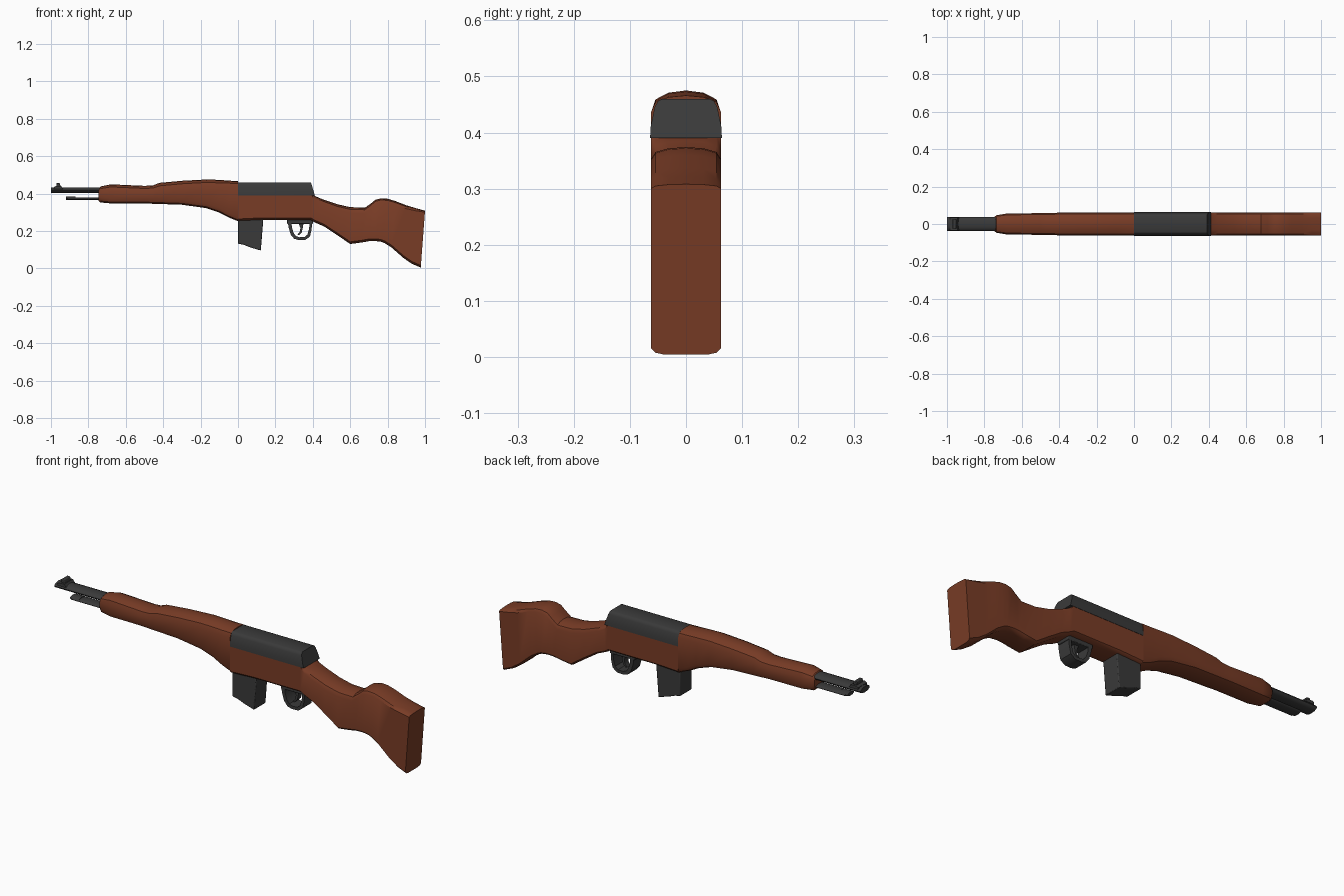
import bpy, bmesh, math

if "Cube" in bpy.data.objects:
    bpy.data.objects.remove(bpy.data.objects["Cube"])


def material(name, rgb):
    m = bpy.data.materials.new(name)
    m.diffuse_color = (*rgb, 1)
    m.use_nodes = True
    m.node_tree.nodes["Principled BSDF"].inputs["Base Color"].default_value = m.diffuse_color
    return m


WOOD = material("red_brown_wood", (0.19, 0.045, 0.019))
METAL = material("dark_metal", (0.042, 0.042, 0.042))


def finish(name, bm, mat, angle=35, bevel=0):
    bmesh.ops.recalc_face_normals(bm, faces=bm.faces)
    me = bpy.data.meshes.new(name)
    bm.to_mesh(me)
    bm.free()
    ob = bpy.data.objects.new(name, me)
    bpy.context.collection.objects.link(ob)
    me.materials.append(mat)
    if bevel:
        b = ob.modifiers.new("bevel", 'BEVEL')
        b.width, b.segments, b.limit_method = bevel, 2, 'ANGLE'
    bpy.ops.object.select_all(action='DESELECT')
    bpy.context.view_layer.objects.active = ob
    ob.select_set(True)
    bpy.ops.object.shade_smooth_by_angle(angle=math.radians(angle))
    return ob


def loft(name, rings, mat, angle=35):
    """Skin closed rings of points and cap both ends."""
    bm = bmesh.new()
    vr = [[bm.verts.new(p) for p in r] for r in rings]
    n = len(vr[0])
    for a, b in zip(vr, vr[1:]):
        for i in range(n):
            bm.faces.new((a[i], a[(i + 1) % n], b[(i + 1) % n], b[i]))
    bm.faces.new(vr[0])
    bm.faces.new(vr[-1])
    return finish(name, bm, mat, angle)


def plate(name, pts, w, mat, bevel=0):
    """Side profile (x, z) extruded to y = -w..w."""
    bm = bmesh.new()
    f = bm.faces.new([bm.verts.new((x, -w, z)) for x, z in pts])
    ext = bmesh.ops.extrude_face_region(bm, geom=[f])
    for v in ext["geom"]:
        if isinstance(v, bmesh.types.BMVert):
            v.co.y = w
    return finish(name, bm, mat, 35, bevel)


def tube(name, x0, x1, z, ry, rz, n=12):
    return loft(name, [[(x, ry * math.cos(2 * math.pi * i / n), z + rz * math.sin(2 * math.pi * i / n))
                        for i in range(n)] for x in (x0, x1)], METAL, 50)


def section(xt, xb, zt, zb, w, rt, rb):
    """Rounded stock section; rt / rb are top and bottom edge roundings."""
    half = [(0.5 * w, zt - 0.1 * rt), (0.87 * w, zt - 0.4 * rt), (w, zt - rt),
            (w, zb + rb), (0.87 * w, zb + 0.3 * rb), (0.6 * w, zb)]
    ring = [(0, zt)] + half + [(0, zb)] + [(-y, z) for y, z in reversed(half)]
    return [(xb + (xt - xb) * (z - zb) / (zt - zb), y, z) for y, z in ring]


# forend, from muzzle end to receiver
F = [(-.745, .425, .36, .04, .02), (-.735, .438, .352, .047, .03), (-.68, .449, .347, .056, .035),
     (-.5, .441, .347, .058, .035), (-.455, .443, .345, .059, .035), (-.42, .457, .344, .06, .04),
     (-.3, .468, .34, .062, .04), (-.17, .475, .322, .0625, .04), (-.1, .473, .298, .0625, .04),
     (-.05, .469, .272, .0625, .035), (0, .466, .252, .0625, .03)]
loft("forend", [section(x, x, t, b, w, r, .025) for x, t, b, w, r in F], WOOD)

# rear stock: receiver bed, grip and butt
S = [(0, 0, .4, .252, .004), (.13, .13, .398, .258, .004), (.39, .39, .398, .258, .004),
     (.415, .405, .385, .248, .02), (.45, .46, .37, .224, .025), (.53, .53, .343, .178, .03),
     (.6, .6, .327, .13, .03), (.68, .66, .325, .138, .03), (.715, .70, .35, .145, .025),
     (.735, .735, .367, .146, .022), (.765, .765, .374, .142, .022), (.8, .785, .372, .134, .022),
     (.84, .82, .36, .112, .02), (.9, .885, .337, .055, .018), (.95, .93, .322, .024, .014),
     (1, .977, .308, .004, .008)]
loft("stock", [section(xt, xb, t, b, .0625, r, .012) for xt, xb, t, b, r in S], WOOD)

# receiver cover with sloping rear
P = [(.064, .39), (.063, .41), (.056, .445), (.05, .456), (.042, .46)]
ring = P + [(-y, z) for y, z in reversed(P)]
loft("receiver_cover", [[(x + k * (.46 - z), y, z) for y, z in ring] for x, k in ((0, 0), (.39, .3))], METAL)

# barrel, gas rod and front sight
tube("barrel", -1, -.72, .418, .037, .015)
tube("gas_rod", -.91, -.72, .372, .03, .008)
tube("gas_rod_tip", -.92, -.87, .374, .026, .009)
plate("sight_base", [(-.985, .425), (-.985, .434), (-.975, .44), (-.945, .44), (-.935, .425)], .035, METAL)
plate("sight_post", [(-.972, .435), (-.97, .456), (-.953, .456), (-.948, .435)], .025, METAL, .003)

# magazine
plate("magazine", [(0, .27), (0, .132), (.03, .126), (.065, .112), (.122, .095), (.136, .27)], .047, METAL, .004)

# trigger guard loop, trigger and floor plate
outer = [(.265, .26), (.27, .22), (.282, .18), (.3, .158), (.325, .151), (.36, .152), (.385, .17), (.394, .21), (.396, .26)]
inner = [(.384, .25), (.38, .212), (.371, .18), (.355, .167), (.328, .166), (.31, .172), (.297, .19), (.288, .22), (.286, .25)]
plate("trigger_guard", outer + inner, .035, METAL)
plate("trigger", [(.32, .25), (.334, .215), (.33, .195), (.318, .18), (.325, .177), (.341, .193),
                  (.346, .215), (.352, .25)], .015, METAL)
plate("floor_plate", [(.262, .265), (.262, .238), (.4, .238), (.405, .265)], .035, METAL, .003)
